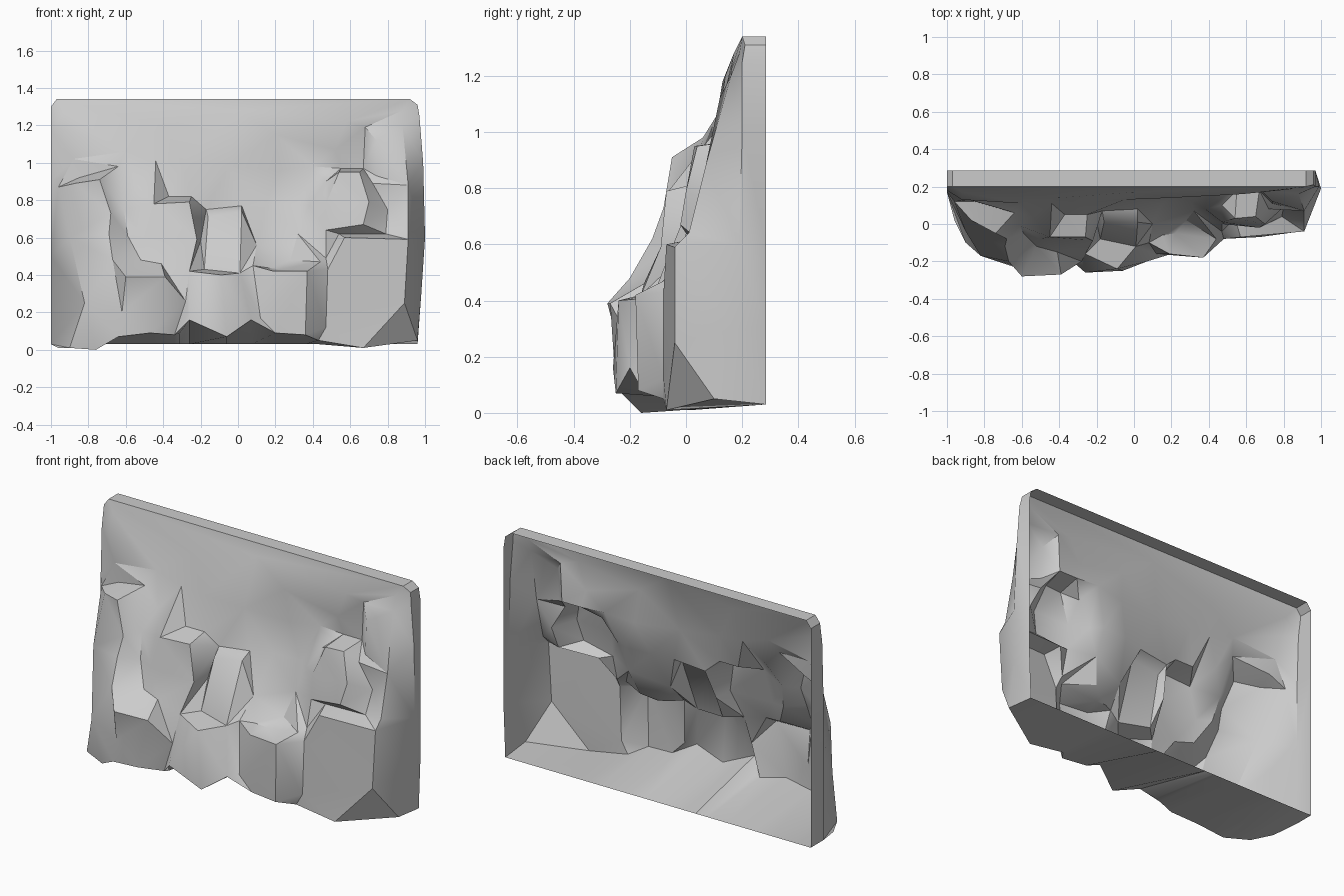
import bpy
import bmesh
from mathutils import Vector
from mathutils.geometry import delaunay_2d_cdt

default_cube = bpy.data.objects.get("Cube")
if default_cube:
    bpy.data.objects.remove(default_cube)

HUNDREDTH = 0.01
BACK_DEPTH = 0.285
BACK_RIGHT = 0.97
FLOOR_HEIGHT = 0.03

corner_index = {}
positions = []
depths = []
crease_edges = []


def corner(x, z, *depth):
    """Index of the corner at (x, z) in hundredths; depth is given at first use."""
    if (x, z) not in corner_index:
        corner_index[x, z] = len(positions)
        positions.append(Vector((x, z)) * HUNDREDTH)
        depths.append(depth[0] * HUNDREDTH)
    return corner_index[x, z]


def crease(*points, closed=False):
    """Ridge or valley line that the rock surface must follow."""
    ids = [corner(*point) for point in points]
    if closed:
        ids.append(ids[0])
    crease_edges.extend(zip(ids, ids[1:]))


def soft(*points):
    """Loose points that shape the smooth hollows."""
    for point in points:
        corner(*point)


def depth_at(place, sources):
    """Depth of a surface point, blended from the nearest corners if it is new."""
    if sources:
        return depths[sources[0]]
    near = sorted(range(len(positions)), key=lambda i: (positions[i] - place).length)[:3]
    return sum(depths[i] for i in near) / len(near)


# Outer outline: foot, right side, top, left side
foot = [(-100, 3, 17), (-96, 1, 2), (-90, 1, -10), (-76, 0, -16), (-64, 7, -23),
        (-47, 9, -25), (-34, 8, -19), (-31, 9, -19), (-26, 16, -26), (-6, 7, -25),
        (7, 16, -20), (20, 9, -16), (36, 8, -17), (43, 5, -8), (67, 1, -7)]
right_side = [(96, 5, 10), (98, 30, 17), (100, 60, 19), (99, 100, 20), (97, 125, 20)]
top_side = [(96, 131, 21), (92, 134, 20), (-97, 134, 20), (-100, 130, 20)]
left_side = [(-100, 118, 18), (-100, 90, 17), (-100, 50, 17)]
crease(*foot, *right_side, *top_side, *left_side, closed=True)

# Rounded brow and the recess under it
soft((-92, 128, 17), (0, 128, 17), (88, 128, 19))
soft((-92, 118, 13), (-40, 120, 14), (20, 115, 14), (58, 122, 16))
soft((-88, 102, 13), (-60, 106, 11), (-30, 100, 11), (-5, 98, 13), (22, 96, 16), (52, 107, 17))

# Left column: top ledge, outer shoulder, inner flank
crease((-96, 87, 12), (-87, 89, 2), (-74, 91, -5), (-64, 98, 6))
crease((-96, 87), (-85, 92, 12), (-64, 98))
crease((-96, 87), (-90, 60, -4), (-82, 25, -17), (-90, 1))
crease((-74, 91), (-68, 73, -8), (-69, 62, -12), (-67, 48, -20), (-62, 20, -23), (-64, 7))
crease((-64, 98), (-61, 75, -1), (-59, 61, -5), (-52, 48, -12))

# Low ledge beside the column
crease((-67, 48), (-52, 48), (-41, 46, -15), (-39, 39, -27), (-60, 39, -28), closed=True)
crease((-60, 39), (-62, 20))
crease((-39, 39), (-28, 26, -20), (-41, 46))
crease((-28, 26), (-26, 16))

# Middle wall: spike, lip and shaded side
crease((-44, 101, 11), (-45, 78, -7), (-37, 82, 5), closed=True)
crease((-45, 78), (-26, 79, -7), (-22, 59, -9), (-26, 42, -16), (-28, 26))
crease((-37, 82), (-25, 82, 5), (-17, 75, 7))
crease((-26, 79), (-17, 75), (-20, 58, 1), (-18, 43, -8))
soft((-54, 88, 4), (-50, 60, -8))

# Centre column
crease((-16, 71, 1), (2, 74, 1), (1, 41, -12), (-18, 43), closed=True)
crease((-17, 75), (2, 77, 8), (2, 74))
crease((2, 77), (10, 56, 0), (15, 44, -6))

# Centre foot rock
crease((-18, 43), (-26, 42), (-9, 40, -24), (1, 41))
crease((-26, 16), (-9, 40), (7, 16), (1, 41))
crease((-26, 42), (-26, 16))

# Right centre block and the hollow above it
crease((8, 45, -10), (15, 44), (22, 43, -5), (44, 47, -8), (37, 42, -18), (19, 42, -16), closed=True)
crease((8, 45), (12, 17, -16), (20, 9))
crease((37, 42), (36, 8), (47, 12, -8))
crease((44, 47), (47, 49, -4), (48, 43, -8), (47, 12), (43, 5))
soft((15, 78, 11), (31, 78, 12), (32, 62, 7), (28, 48, 2))

# Right foot block and the ledge on it
crease((48, 43), (57, 60, -7), (91, 59, -4), (89, 25, -4), (67, 1), (47, 12))
crease((89, 25), (96, 5))
crease((57, 60), (54, 62, 3), (79, 62, 4), (91, 64, 1))

# Upper right rock: cap, front edges, left spur
crease((47, 90, 10), (54, 95, 3), (65, 95, 4), (72, 89, 8), (74, 93, 11))
crease((47, 90), (55, 97, 18), (67, 97, 18), (74, 93))
crease((65, 95), (70, 79, 0), (67, 67, -2), (47, 64, 0))
crease((70, 79), (80, 75, 9), (79, 62))
crease((72, 89), (80, 75))
crease((54, 95), (47, 78, 1), (47, 64))
crease((40, 98, 18), (47, 90), (38, 77, 8), (47, 78))
crease((38, 77), (47, 64), (54, 62))

# Niche and right-hand edge
crease((67, 97), (68, 119, 18), (74, 112, 12), (74, 93))
crease((88, 120, 16), (91, 88, 7), (91, 64), (91, 59))

# Join all creases into one faceted sheet
places, _, triangles, origins, _, _ = delaunay_2d_cdt(positions, crease_edges, [], 1, 1e-5)
bm = bmesh.new()
verts = [bm.verts.new((place.x, depth_at(place, source), place.y))
         for place, source in zip(places, origins)]
for triangle in triangles:
    bm.faces.new([verts[i] for i in triangle])

# Pull the outline back as an open rim, tucked in on the right
outline = [edge for edge in bm.edges if edge.is_boundary]
rim = bmesh.ops.extrude_edge_only(bm, edges=outline)["geom"]
for vert in rim:
    if isinstance(vert, bmesh.types.BMVert):
        vert.co.x = min(vert.co.x, BACK_RIGHT)
        vert.co.y = BACK_DEPTH
        if vert.co.z < 0.2:
            vert.co.z = FLOOR_HEIGHT
bmesh.ops.recalc_face_normals(bm, faces=bm.faces[:])
bm.normal_update()
if sum(face.normal.y * face.calc_area() for face in bm.faces) > 0:
    bmesh.ops.reverse_faces(bm, faces=bm.faces[:])

mesh = bpy.data.meshes.new("rock_wall")
bm.to_mesh(mesh)
bm.free()
rock_wall = bpy.data.objects.new("rock_wall", mesh)
bpy.context.collection.objects.link(rock_wall)

# Plain stone colour
stone = bpy.data.materials.new("stone_grey")
stone.use_nodes = True
colour = (0.6, 0.6, 0.6, 1)
stone.diffuse_color = colour
for node in stone.node_tree.nodes:
    if node.type == "BSDF_PRINCIPLED":
        node.inputs["Base Color"].default_value = colour
mesh.materials.append(stone)

# Smooth the gentle slopes, keep the breaks sharp
bpy.ops.object.select_all(action="DESELECT")
rock_wall.select_set(True)
bpy.context.view_layer.objects.active = rock_wall
bpy.ops.object.shade_smooth_by_angle(angle=0.6)
